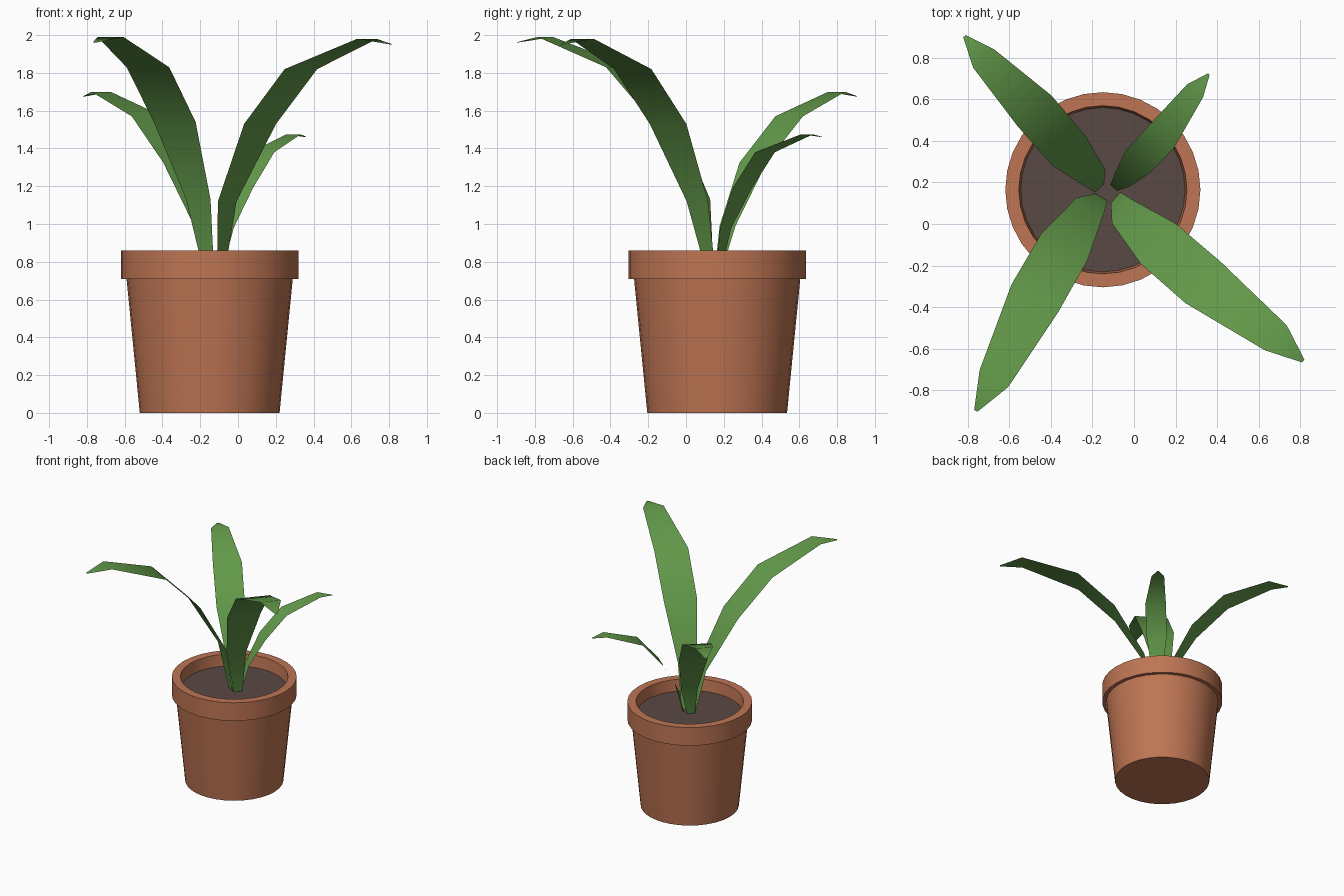
import bpy, bmesh, math
from mathutils import Vector

if "Cube" in bpy.data.objects:
    bpy.data.objects.remove(bpy.data.objects["Cube"])

POT_X, POT_Y = -0.15, 0.165


def material(name, rgb):
    m = bpy.data.materials.new(name)
    m.diffuse_color = (*rgb, 1.0)
    m.use_nodes = True
    m.node_tree.nodes["Principled BSDF"].inputs["Base Color"].default_value = m.diffuse_color
    return m


def add_object(name, bm, mat, angle):
    mesh = bpy.data.meshes.new(name)
    bm.to_mesh(mesh)
    bm.free()
    obj = bpy.data.objects.new(name, mesh)
    bpy.context.collection.objects.link(obj)
    mesh.materials.append(mat)
    bpy.ops.object.select_all(action='DESELECT')
    obj.select_set(True)
    bpy.context.view_layer.objects.active = obj
    bpy.ops.object.shade_smooth_by_angle(angle=math.radians(angle))
    return obj


def lathe(name, profile, mat, sides=32):
    """Spin a (radius, z) profile, listed from bottom outside upwards."""
    bm = bmesh.new()
    rings = []
    for r, z in profile:
        if r == 0:
            rings.append([bm.verts.new((0, 0, z))] * sides)
        else:
            rings.append([bm.verts.new((r * math.cos(t), r * math.sin(t), z))
                          for t in (2 * math.pi * i / sides for i in range(sides))])
    for a, b in zip(rings, rings[1:]):
        for i in range(sides):
            j = (i + 1) % sides
            bm.faces.new(list(dict.fromkeys((a[i], a[j], b[j], b[i]))))
    obj = add_object(name, bm, mat, 30)
    obj.location = (POT_X, POT_Y, 0)
    return obj


def leaf(name, path, scale, mat):
    """Strip of quads along a path, widened sideways to its heading."""
    widths = (0.065, 0.15, 0.257, 0.262, 0.16, 0.018)
    pts = [Vector(p) for p in path]
    h = pts[-1] - pts[0]
    side = Vector((h.y, -h.x, 0)).normalized()
    bm = bmesh.new()
    rows = [(bm.verts.new(p - side * w * scale / 2), bm.verts.new(p + side * w * scale / 2))
            for p, w in zip(pts, widths)]
    for (l0, r0), (l1, r1) in zip(rows, rows[1:]):
        bm.faces.new((l0, r0, r1, l1))
    return add_object(name, bm, mat, 60)


terracotta = material("terracotta", (0.515, 0.178, 0.087))
soil_brown = material("soil brown", (0.098, 0.065, 0.058))
leaf_green = material("leaf green", (0.127, 0.328, 0.070))

# Pot body, rim band with inner wall, and soil disc
lathe("pot_body", [(0, 0), (0.37, 0), (0.44, 0.71)], terracotta)
lathe("pot_rim", [(0.44, 0.71), (0.47, 0.71), (0.47, 0.86), (0.405, 0.86), (0.395, 0.755)], terracotta)
lathe("soil", [(0.398, 0.765), (0, 0.765)], soil_brown)

# Four arching leaves: centre line from soil to tip, and size
leaf("leaf_front_right", [(-0.09, 0.13, 0.75), (-0.057, 0.06, 1.12), (0.117, -0.095, 1.53),
     (0.333, -0.282, 1.82), (0.683, -0.548, 1.98), (0.815, -0.66, 1.95)], 1.0, leaf_green)
leaf("leaf_front_left", [(-0.155, 0.13, 0.75), (-0.21, 0.09, 1.13), (-0.335, -0.11, 1.54),
     (-0.477, -0.357, 1.83), (-0.675, -0.745, 1.99), (-0.762, -0.9, 1.96)], 1.0, leaf_green)
leaf("leaf_back_left", [(-0.165, 0.17, 0.75), (-0.185, 0.22, 0.99), (-0.315, 0.355, 1.325),
     (-0.48, 0.546, 1.57), (-0.725, 0.798, 1.70), (-0.817, 0.905, 1.675)], 0.84, leaf_green)
leaf("leaf_back_right", [(-0.1, 0.172, 0.75), (-0.058, 0.21, 0.98), (0.018, 0.298, 1.19),
     (0.13, 0.418, 1.38), (0.294, 0.641, 1.475), (0.36, 0.722, 1.46)], 0.62, leaf_green)
